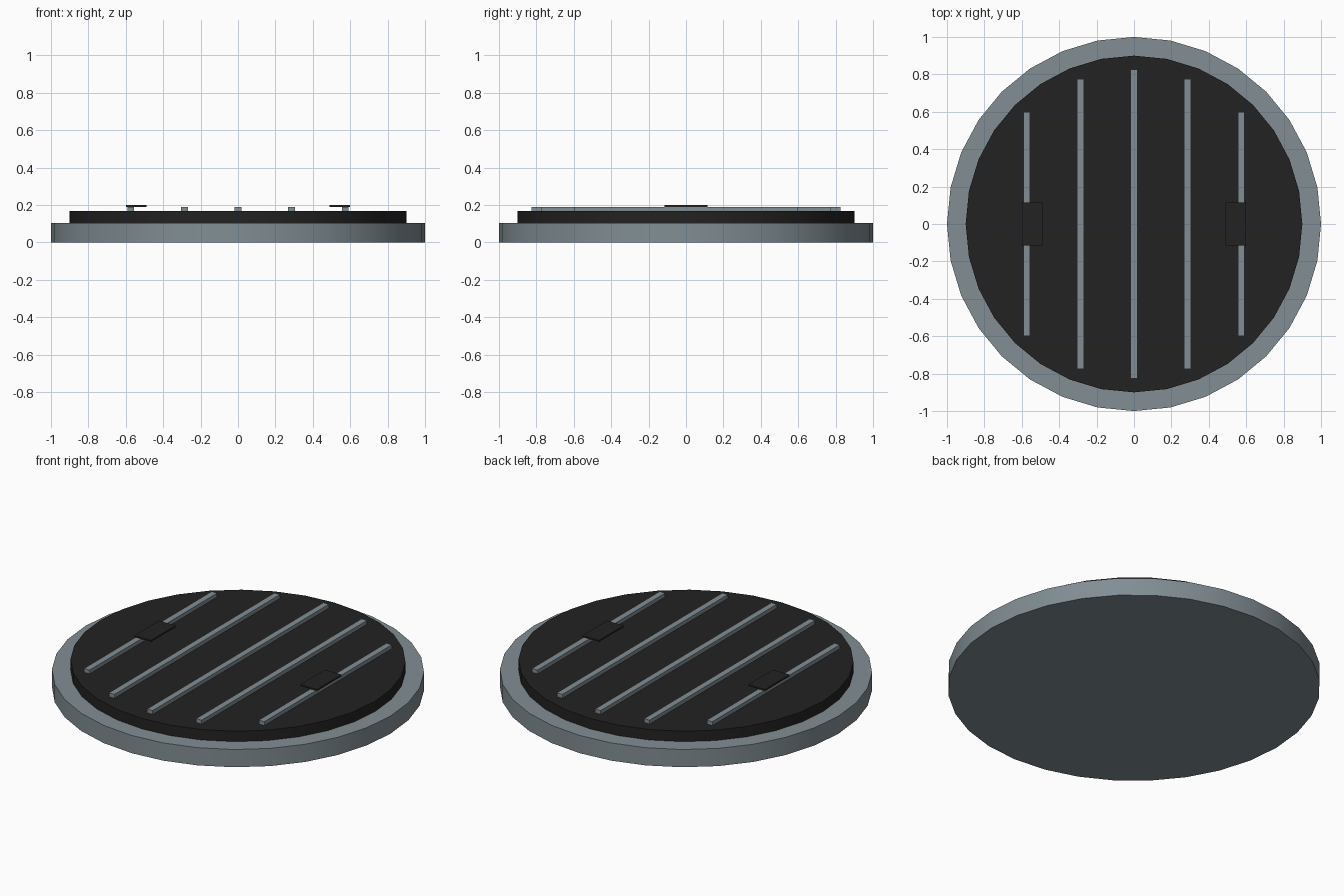
import bpy
import math

if "Cube" in bpy.data.objects:
    bpy.data.objects.remove(bpy.data.objects["Cube"])


def material(name, rgb):
    m = bpy.data.materials.new(name)
    m.diffuse_color = (*rgb, 1.0)
    m.use_nodes = True
    m.node_tree.nodes["Principled BSDF"].inputs["Base Color"].default_value = m.diffuse_color
    return m


GREY = material("blue_grey", (0.22, 0.27, 0.295))
BLACK = material("soft_black", (0.016, 0.016, 0.016))


def disc(name, radius, z0, z1, mat):
    bpy.ops.mesh.primitive_cylinder_add(vertices=32, radius=radius, depth=z1 - z0,
                                        location=(0, 0, (z0 + z1) / 2))
    ob = bpy.context.object
    ob.name = name
    ob.data.materials.append(mat)
    bpy.ops.object.shade_smooth_by_angle(angle=math.radians(30))


def box(name, x, width, length, z0, z1, mat):
    bpy.ops.mesh.primitive_cube_add(size=1, location=(x, 0, (z0 + z1) / 2))
    ob = bpy.context.object
    ob.name = name
    ob.scale = (width, length, z1 - z0)
    bpy.ops.object.transform_apply(location=False, rotation=False, scale=True)
    ob.data.materials.append(mat)


# Stacked round base and dark pad
disc("base_disc", 1.0, 0.0, 0.105, GREY)
disc("top_pad", 0.9, 0.105, 0.167, BLACK)

# Parallel raised bars, shorter towards the sides
box("centre_bar", 0, 0.036, 1.65, 0.165, 0.19, GREY)
for side, label in ((-1, "left"), (1, "right")):
    box(label + "_inner_bar", side * 0.286, 0.036, 1.55, 0.165, 0.19, GREY)
    box(label + "_outer_bar", side * 0.573, 0.036, 1.195, 0.165, 0.19, GREY)
    # Thin dark tab lying over each outer bar
    box(label + "_tab", side * 0.544, 0.11, 0.23, 0.19, 0.199, BLACK)
